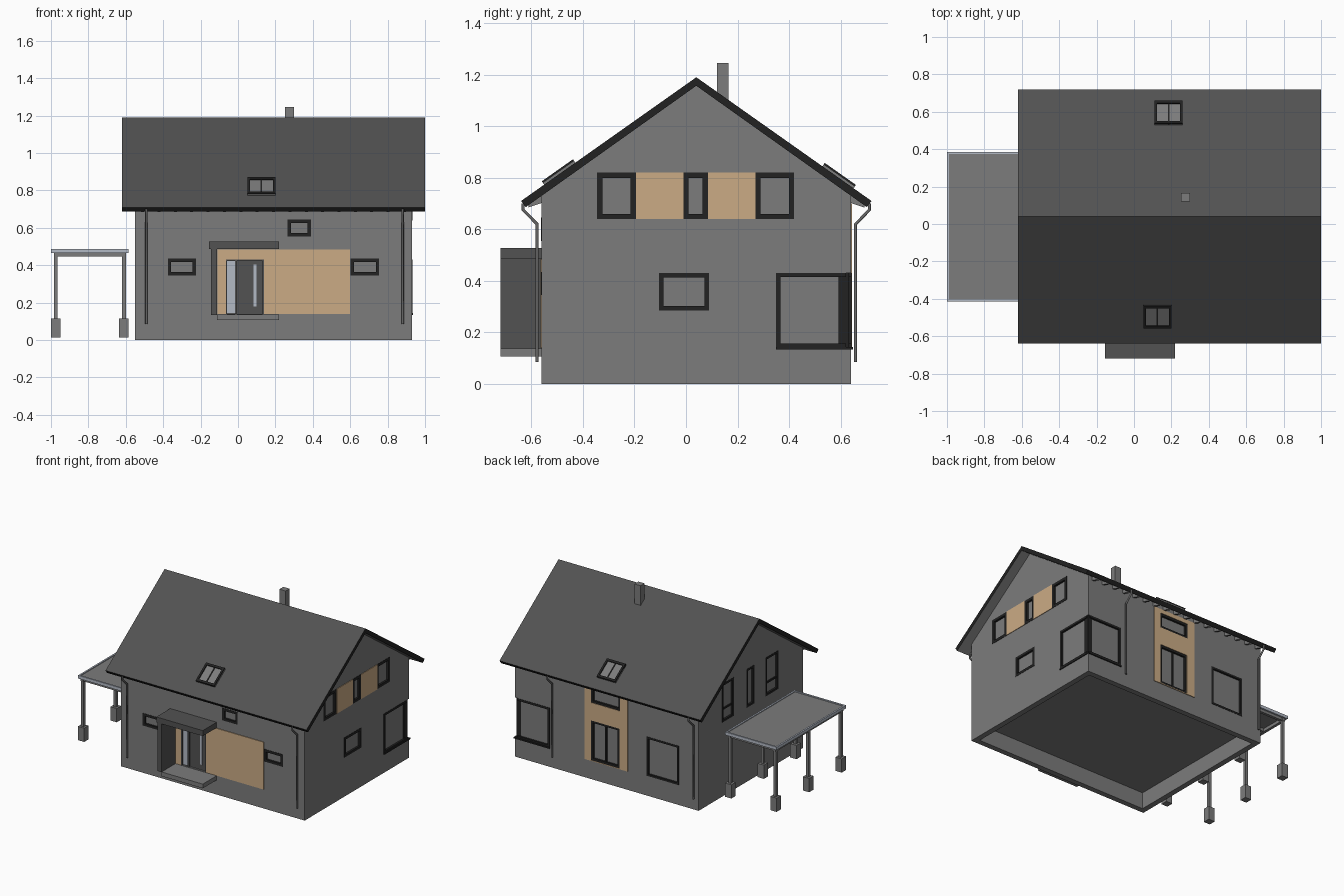
import bpy, bmesh, math
from mathutils import Vector

if "Cube" in bpy.data.objects:
    bpy.data.objects.remove(bpy.data.objects["Cube"])


def material(name, rgb):
    m = bpy.data.materials.new(name)
    m.diffuse_color = (*rgb, 1)
    m.use_nodes = True
    m.node_tree.nodes["Principled BSDF"].inputs["Base Color"].default_value = m.diffuse_color
    return m


GREY = material("render grey", (0.2, 0.2, 0.2))
ROOF = material("roof slate", (0.085, 0.085, 0.085))
DARK = material("frame black", (0.016, 0.016, 0.016))
WOOD = material("timber tan", (0.6, 0.41, 0.235))
PALE = material("pale metal", (0.45, 0.49, 0.56))
PIPE = material("pipe grey", (0.14, 0.14, 0.14))


def finish(name, bm, mats):
    bmesh.ops.recalc_face_normals(bm, faces=bm.faces[:])
    me = bpy.data.meshes.new(name)
    bm.to_mesh(me)
    bm.free()
    for m in mats:
        me.materials.append(m)
    ob = bpy.data.objects.new(name, me)
    bpy.context.collection.objects.link(ob)
    return ob


def boxes(name, items):
    """One object from (low corner, high corner, material) boxes."""
    bm, mats = bmesh.new(), []
    for lo, hi, mat in items:
        if mat not in mats:
            mats.append(mat)
        lo, hi = Vector(lo), Vector(hi)
        vs = bmesh.ops.create_cube(bm, size=1)["verts"]
        for v in vs:
            v.co = (lo + hi) / 2 + v.co * (hi - lo)
        for f in {f for v in vs for f in v.link_faces}:
            f.material_index = mats.index(mat)
    return finish(name, bm, mats)


def prism(name, pts, x0, x1, mats):
    """Profile in y,z extruded along x."""
    bm = bmesh.new()
    f = bm.faces.new([bm.verts.new((x0, y, z)) for y, z in pts])
    r = bmesh.ops.extrude_face_region(bm, geom=[f])
    for v in r["geom"]:
        if isinstance(v, bmesh.types.BMVert):
            v.co.x = x1
    return finish(name, bm, mats)


X0, X1, Y0, Y1 = -0.55, 0.93, -0.56, 0.64


def wall_box(face, u0, u1, z0, z1, d0, d1, mat):
    """Box on a facade: u along the wall, d outwards from it."""
    axis, base, s = {"front": (1, Y0, -1), "back": (1, Y1, 1),
                     "left": (0, X0, -1), "right": (0, X1, 1)}[face]
    a, b = sorted((base + s * d0, base + s * d1))
    if axis == 1:
        return ((u0, a, z0), (u1, b, z1), mat)
    return ((a, u0, z0), (b, u1, z1), mat)


cutters = []


def window(name, face, u0, u1, z0, z1, fr=0.018, cols=(), rows=(), ends=(True, True)):
    def add(a, b, c, d, near, mat):
        return wall_box(face, a, b, c, d, -0.021, near, mat)
    items = [add(u0, u1, z0, z1, -0.012, GREY),
             add(u0, u1, z0, z0 + fr, 0.002, DARK), add(u0, u1, z1 - fr, z1, 0.002, DARK)]
    if ends[0]:
        items.append(add(u0, u0 + fr, z0 + fr, z1 - fr, 0.002, DARK))
    if ends[1]:
        items.append(add(u1 - fr, u1, z0 + fr, z1 - fr, 0.002, DARK))
    items += [add(c - 0.006, c + 0.006, z0 + fr, z1 - fr, -0.004, DARK) for c in cols]
    items += [add(u0 + fr, u1 - fr, r - 0.006, r + 0.006, -0.004, DARK) for r in rows]
    boxes(name, items)
    grow = 0.03
    cutters.append(boxes(name + "_cutter", [wall_box(
        face, u0, u1 if ends[1] else u1 + grow, z0, z1, -0.02, 0.03, GREY)]))


# Windows on all four sides
window("front_window_left", "front", -0.375, -0.225, 0.345, 0.435)
window("front_window_right", "front", 0.602, 0.755, 0.345, 0.435)
window("front_window_upper", "front", 0.265, 0.39, 0.555, 0.645)
for n, (a, b) in enumerate([(-0.345, -0.195), (-0.01, 0.085), (0.27, 0.42)]):
    window(f"right_window_upper_{n}", "right", a, b, 0.64, 0.82, 0.02)
window("right_window_lower", "right", -0.105, 0.09, 0.285, 0.43)
for n, (a, b) in enumerate([(-0.275, -0.13), (0.0, 0.09), (0.235, 0.37)]):
    window(f"left_window_upper_{n}", "left", a, b, 0.54, 0.82, 0.015,
           rows=() if n == 1 else (0.63,))
window("back_door", "back", 0.085, 0.315, 0.14, 0.43, 0.016, cols=(0.2,))
window("back_window_upper", "back", 0.08, 0.315, 0.56, 0.67, 0.016)
window("back_window_side", "back", -0.39, -0.13, 0.145, 0.43, 0.014)
# Corner window wrapping from right side to back
window("corner_window_right", "right", 0.35, 0.622, 0.14, 0.43, 0.016, ends=(True, False))
window("corner_window_back", "back", 0.65, 0.912, 0.14, 0.43, 0.016, ends=(True, False))
boxes("corner_post", [((0.89, 0.592, 0.14), (0.924, 0.632, 0.43), DARK)])
boxes("corner_sill", [((0.91, 0.35, 0.134), (0.936, 0.648, 0.144), DARK),
                      ((0.65, 0.62, 0.134), (0.936, 0.648, 0.144), DARK)])

# House walls with gables, hollow below the floor
T, RZ, EZ, RY = 0.033, 1.19, 0.71, 0.04
SLOPE = (RZ - EZ) / 0.68


def under(y):
    return RZ - T - SLOPE * abs(y - RY)


house = prism("house_walls", [(Y0, 0), (Y1, 0), (Y1, under(Y1)), (RY, under(RY)),
                              (Y0, under(Y0))], X0, X1, [GREY])
cutters.append(boxes("floor_cutter", [((X0 + .04, Y0 + .04, -0.1), (X1 - .04, Y1 - .04, 0.12), GREY)]))

# Timber cladding
front_wood = boxes("front_cladding", [wall_box("front", -0.11, 0.60, 0.14, 0.485, -0.002, 0.005, WOOD)])
back_wood = boxes("back_cladding", [wall_box("back", 0.02, 0.365, 0.135, 0.7, -0.002, 0.005, WOOD)])
boxes("right_cladding", [wall_box("right", a, b, 0.64, 0.82, -0.002, 0.004, WOOD)
                         for a, b in ((-0.195, -0.01), (0.085, 0.27))])

# Front door with pale side light and glass strip
cutters.append(boxes("door_cutter", [wall_box("front", -0.065, 0.138, 0.14, 0.43, -0.02, 0.03, GREY)]))
boxes("front_door", [wall_box("front", *b) for b in (
    (-0.065, 0.138, 0.14, 0.43, -0.021, -0.012, ROOF),
    (-0.065, -0.058, 0.14, 0.43, -0.021, 0.004, ROOF),
    (0.131, 0.138, 0.14, 0.43, -0.021, 0.004, ROOF),
    (-0.058, 0.131, 0.422, 0.43, -0.021, 0.004, ROOF),
    (-0.015, -0.005, 0.14, 0.422, -0.021, 0.0, ROOF),
    (-0.058, -0.015, 0.145, 0.422, -0.012, -0.008, PALE),
    (0.083, 0.099, 0.18, 0.405, -0.012, -0.006, PALE))])

# Cut the openings, then remove the cutters
for ob in (house, front_wood, back_wood):
    bpy.context.view_layer.objects.active = ob
    for c in cutters:
        m = ob.modifiers.new("opening", "BOOLEAN")
        m.operation, m.object, m.solver = "DIFFERENCE", c, "EXACT"
        bpy.ops.object.modifier_apply(modifier=m.name)
for c in cutters:
    bpy.data.objects.remove(c)

# Roof: slate on top, black edges, grey underside
ex, ez = 0.018, 0.024
roof = prism("roof", [(-0.64, EZ), (RY, RZ), (0.72, EZ), (0.72 - ex, EZ - ez),
                      (RY, RZ - T), (-0.64 + ex, EZ - ez)], -0.62, 1.0, [ROOF, DARK, GREY])
for f in roof.data.polygons:
    if abs(f.normal.x) > 0.5 or f.center.z < 0.75:
        f.material_index = 1
    elif f.normal.z < 0:
        f.material_index = 2

# Rafter tails under both eaves
for side in (0, 1):
    for i in range(17):
        pts = [(-0.612, under(-0.612) + .003), (-0.55, under(-0.55) + .003),
               (-0.55, under(-0.55) - .035), (-0.612, under(-0.612) - .012)]
        if side:
            pts = [(2 * RY - y, z) for y, z in pts]
        x = -0.51 + i * 0.0875
        prism(f"rafter_{side}_{i}", pts, x - .008, x + .008, [GREY])

# Roof windows lying on the slopes
for name, x, y, s in (("roof_window_front", 0.125, -0.49, 1), ("roof_window_back", 0.185, 0.59, -1)):
    w, h = 0.075, 0.074
    ob = boxes(name, [((-w, -h, -0.01), (w, h, 0.008), GREY)] + [
        (a, b, DARK) for a, b in (((-w, -h, -.01), (-w + .014, h, .016)), ((w - .014, -h, -.01), (w, h, .016)),
                                  ((-w, -h, -.01), (w, -h + .016, .016)), ((-w, h - .016, -.01), (w, h, .016)),
                                  ((-.004, -h, -.01), (.004, h, .011)))])
    ob.location = (x, y, RZ - SLOPE * abs(y - RY))
    ob.rotation_euler.x = s * math.atan(SLOPE)

boxes("chimney", [((0.25, 0.12, 1.0), (0.3, 0.165, 1.245), GREY)])

# Entrance canopy, side screen and step
boxes("canopy", [((-0.155, -0.72, 0.487), (0.22, Y0, 0.527), ROOF),
                 ((-0.145, -0.72, 0.135), (-0.112, Y0, 0.487), ROOF)])
boxes("entrance_step", [((-0.112, -0.72, 0.106), (0.22, Y0, 0.137), GREY)])

# Downpipes
for i, (x, s) in enumerate([(-0.49, 0), (0.88, 0), (-0.52, 1), (0.62, 1)]):
    path = [(-0.632, 0.70), (-0.632, 0.675), (-0.578, 0.62), (-0.578, 0.085)]
    cu = bpy.data.curves.new(f"downpipe_{i}", "CURVE")
    cu.dimensions, cu.bevel_depth, cu.bevel_resolution, cu.use_fill_caps = "3D", 0.007, 1, True
    sp = cu.splines.new("POLY")
    sp.points.add(3)
    for p, (y, z) in zip(sp.points, path):
        p.co = (x, 2 * RY - y if s else y, z, 1)
    cu.materials.append(PIPE)
    bpy.context.collection.objects.link(bpy.data.objects.new(f"downpipe_{i}", cu))

# Carport: panel, pale rim, beams, posts and footings
cx0, cx1, cy0, cy1 = -1.0, -0.585, -0.415, 0.385
boxes("carport_roof", [((cx0 + .01, cy0 + .01, 0.468), (cx1 - .01, cy1 - .01, 0.481), GREY)])
boxes("carport_rim", [((cx0, cy0, .465), (cx0 + .012, cy1, .487), PALE),
                      ((cx1 - .012, cy0, .465), (cx1, cy1, .487), PALE),
                      ((cx0, cy0, .465), (cx1, cy0 + .012, .487), PALE),
                      ((cx0, cy1 - .012, .465), (cx1, cy1, .487), PALE)])
beams = [((x - .01, cy0 + .01, 0.445), (x + .01, cy1 - .01, 0.468), GREY) for x in (-0.975, -0.61)]
beams += [((-0.985, y - .01, 0.447), (-0.6, y + .01, 0.468), GREY)
          for y in (-0.39, -0.2, -0.01, 0.17, 0.36)]
boxes("carport_beams", beams)
for i, x in enumerate((-0.975, -0.61)):
    for j, y in enumerate((-0.39, -0.015, 0.36)):
        boxes(f"carport_post_{i}_{j}", [((x - .01, y - .01, 0.11), (x + .01, y + .01, 0.446), GREY)])
        boxes(f"carport_footing_{i}_{j}", [((x - .025, y - .025, 0.015), (x + .025, y + .025, 0.115), GREY)])
